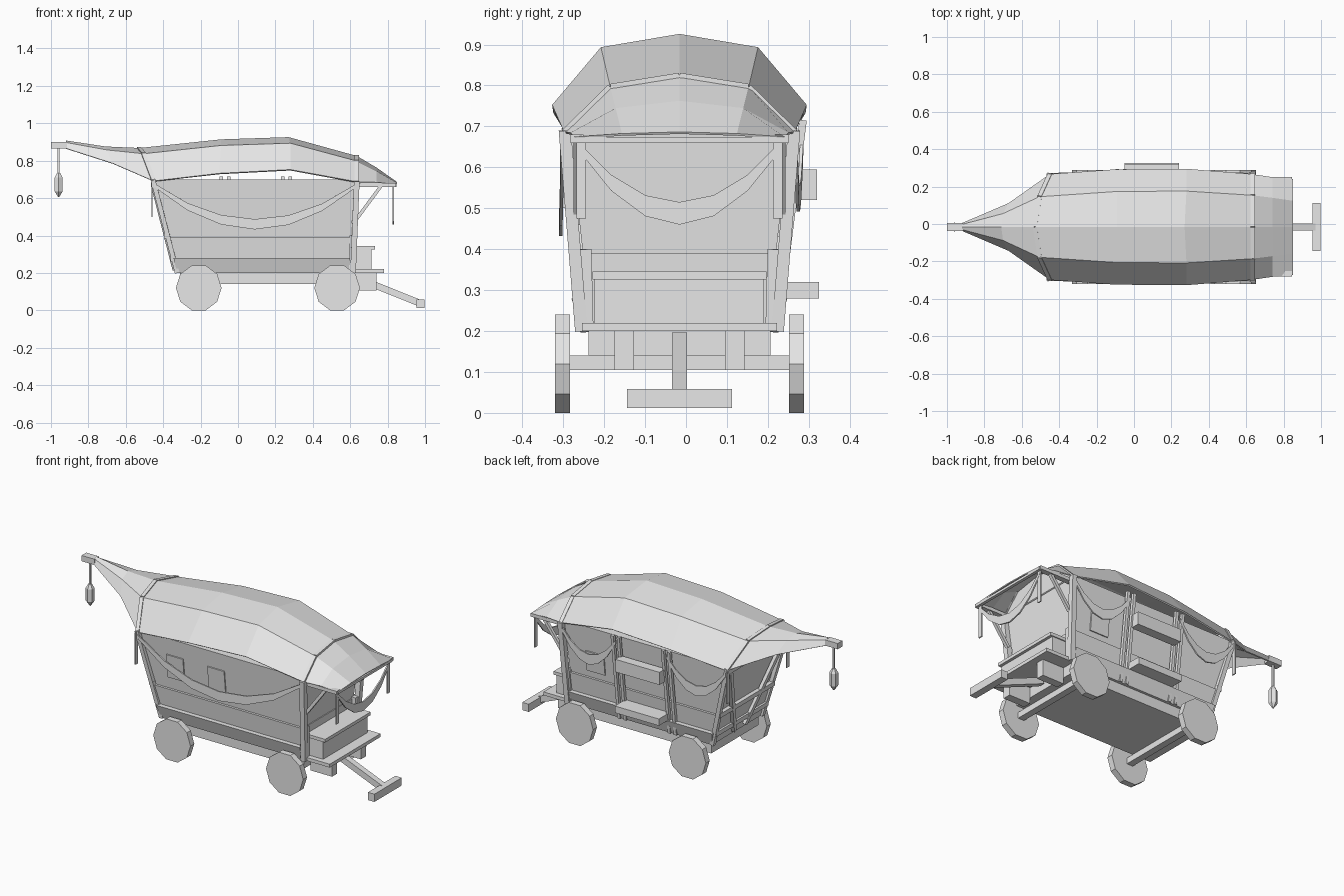
import bpy, bmesh, math
from mathutils import Vector

if "Cube" in bpy.data.objects:
    bpy.data.objects.remove(bpy.data.objects["Cube"])

OFFSET = -0.016  # shift of the wagon's centre line along y

canvas = bpy.data.materials.new("pale_grey")
canvas.use_nodes = True
canvas.diffuse_color = (0.8, 0.8, 0.8, 1)
canvas.node_tree.nodes["Principled BSDF"].inputs["Base Color"].default_value = (0.8, 0.8, 0.8, 1)


def finish(name, bm, thick=0):
    bmesh.ops.recalc_face_normals(bm, faces=bm.faces)
    bmesh.ops.translate(bm, verts=bm.verts, vec=(0, OFFSET, 0))
    mesh = bpy.data.meshes.new(name)
    bm.to_mesh(mesh)
    bm.free()
    mesh.materials.append(canvas)
    ob = bpy.data.objects.new(name, mesh)
    bpy.context.collection.objects.link(ob)
    if thick:
        mod = ob.modifiers.new("Thickness", 'SOLIDIFY')
        mod.thickness = thick
        mod.offset = 0
    return ob


def loft(name, rings, closed=True, caps=True, thick=0):
    """Skin a list of equal-length point rings."""
    bm = bmesh.new()
    rows = [[bm.verts.new(p) for p in ring] for ring in rings]
    n = len(rows[0])
    for a, b in zip(rows, rows[1:]):
        for i in range(n if closed else n - 1):
            j = (i + 1) % n
            bm.faces.new((a[i], a[j], b[j], b[i]))
    if caps:
        bm.faces.new(rows[0])
        bm.faces.new(rows[-1])
    return finish(name, bm, thick)


def rect(x0, x1, half, z):
    return [(x0, -half, z), (x1, -half, z), (x1, half, z), (x0, half, z)]


def box(name, x0, x1, y0, y1, z0, z1):
    loft(name, [[(x0, y0, z), (x1, y0, z), (x1, y1, z), (x0, y1, z)] for z in (z0, z1)])


def beam(name, a, b, w, h):
    """Square timber from a to b; w runs along x (or y for a mostly lengthwise beam)."""
    a, b = Vector(a), Vector(b)
    d = (b - a).normalized()
    ref = Vector((1, 0, 0)) if abs(d.x) < 0.6 else Vector((0, 1, 0))
    u = (ref - d * ref.dot(d)).normalized()
    v = d.cross(u)
    loft(name, [[p + u * w * s / 2 + v * h * t / 2
                 for s, t in ((-1, -1), (1, -1), (1, 1), (-1, 1))] for p in (a, b)])


def arch(side, shoulder, crown):
    """Five-point hoop from (x, half width, z) of side and shoulder, and (x, z) of crown."""
    left = [(x, -y, z) for x, y, z in (side, shoulder)]
    right = [(x, y, z) for x, y, z in (shoulder, side)]
    return left + [(crown[0], 0, crown[1])] + right


def swag(name, a, b, drop, depth, inward=(0, 0, 0)):
    """Hanging crescent of cloth between two points."""
    a, b = Vector(a), Vector(b)
    top, low = [], []
    for i in range(7):
        t = i / 6
        sag = 1 - (2 * t - 1) ** 2
        p = a.lerp(b, t) + Vector(inward) * sag
        top.append(p - Vector((0, 0, drop * sag)))
        low.append(p - Vector((0, 0, drop * sag + depth * (0.35 + 0.65 * sag))))
    loft(name, [top, low], closed=False, caps=False, thick=0.008)


# Wheels and axles
for end, x in (("rear", -0.21), ("front", 0.53)):
    box(end + "_axle", x - 0.02, x + 0.02, -0.285, 0.285, 0.105, 0.14)
    for side, y in (("right", -0.286), ("left", 0.286)):
        rim = [(x + 0.122 * math.cos(math.tau * i / 10), 0.12 + 0.126 * math.sin(math.tau * i / 10))
               for i in range(10)]
        loft(f"{end}_{side}_wheel", [[(px, y + s, pz) for px, pz in rim] for s in (-0.018, 0.018)])

# Body: bed, flared lower wall and leaning upper wall
box("bed", -0.31, 0.6, -0.222, 0.222, 0.14, 0.2)
loft("lower_wall", [rect(-0.325, 0.6, 0.226, 0.2), rect(-0.375, 0.61, 0.25, 0.39)])
loft("upper_wall", [rect(-0.365, 0.605, 0.236, 0.39), rect(-0.445, 0.625, 0.27, 0.7)])

# Parts mirrored to both sides
for side, s in (("right", -1), ("left", 1)):
    loft(side + "_sill", [[(-0.325, s * 0.215, 0.2), (0.6, s * 0.215, 0.2),
                           (0.6, s * 0.237, 0.2), (-0.325, s * 0.237, 0.2)],
                          [(-0.345, s * 0.23, 0.28), (0.6, s * 0.23, 0.28),
                           (0.6, s * 0.264, 0.28), (-0.345, s * 0.264, 0.28)]])
    beam(side + "_front_post", (0.615, s * 0.24, 0.2), (0.635, s * 0.28, 0.69), 0.03, 0.03)
    beam(side + "_front_short_post", (0.61, s * 0.23, 0.2), (0.615, s * 0.235, 0.4), 0.035, 0.04)
    beam(side + "_rear_post", (-0.325, s * 0.23, 0.2), (-0.455, s * 0.275, 0.7), 0.025, 0.025)
    beam(side + "_rear_brace", (-0.34, s * 0.05, 0.22), (-0.455, s * 0.25, 0.67), 0.02, 0.025)
    box(side + "_awning_rail", 0.63, 0.845, s * 0.25 - 0.016, s * 0.25 + 0.016, 0.66, 0.68)
    beam(side + "_awning_brace", (0.635, s * 0.25, 0.49), (0.765, s * 0.25, 0.665), 0.018, 0.018)
    box(side + "_front_tail_cloth", 0.827, 0.834, s * 0.24 - 0.012, s * 0.24 + 0.012, 0.475, 0.665)
    box(side + "_rear_tail_cloth", -0.462, -0.456, s * 0.28 - 0.012, s * 0.28 + 0.012, 0.5, 0.69)
    box(side + "_bracket", 0.6, 0.74, s * 0.135 - 0.024, s * 0.135 + 0.024, 0.105, 0.2)

# Rear wall rails
box("rear_low_rail", -0.36, -0.335, -0.245, 0.245, 0.26, 0.285)
box("rear_high_rail", -0.395, -0.365, -0.255, 0.255, 0.385, 0.41)
box("rear_top_rail", -0.465, -0.435, -0.275, 0.275, 0.67, 0.695)

# Canvas cover over the hoops
rear = arch((-0.45, 0.28, 0.69), (-0.505, 0.16, 0.835), (-0.53, 0.865))
front = arch((0.635, 0.28, 0.685), (0.635, 0.168, 0.795), (0.635, 0.822))
hoops = [rear,
         arch((-0.1, 0.305, 0.73), (-0.09, 0.188, 0.878), (-0.09, 0.91)),
         arch((0.28, 0.308, 0.75), (0.28, 0.19, 0.89), (0.27, 0.922)),
         front]
loft("cover", hoops, closed=False, thick=0.008)
for name, ring in (("rear", rear), ("front", front)):
    for i, (a, b) in enumerate(zip(ring, ring[1:])):
        beam(f"{name}_hoop_{i + 1}", a, b, 0.022, 0.018)

# Rear canopy tapering to the lantern pole
loft("rear_canopy", [rear,
                     arch((-0.67, 0.125, 0.785), (-0.7, 0.07, 0.855), (-0.71, 0.873)),
                     arch((-0.92, 0.018, 0.865), (-0.92, 0.012, 0.895), (-0.92, 0.905))],
     closed=False, caps=False, thick=0.006)
box("lantern_pole", -1.0, -0.915, -0.022, 0.022, 0.866, 0.9)

# Lantern
box("lantern_rod", -0.964, -0.954, -0.005, 0.005, 0.72, 0.87)
loft("lantern", [[(-0.959 + r * math.cos(math.tau * (i + 0.5) / 6),
                   r * math.sin(math.tau * (i + 0.5) / 6), z) for i in range(6)]
                 for r, z in ((0.003, 0.605), (0.024, 0.635), (0.024, 0.71), (0.01, 0.735))])

# Front awning and its hanging cloth
loft("front_awning", [front,
                      arch((0.74, 0.265, 0.682), (0.74, 0.155, 0.742), (0.74, 0.76)),
                      arch((0.848, 0.255, 0.672), (0.848, 0.14, 0.68), (0.848, 0.684))],
     closed=False, caps=False, thick=0.006)
box("awning_crossbar", 0.83, 0.848, -0.255, 0.255, 0.66, 0.674)
swag("front_swag", (0.831, -0.25, 0.665), (0.831, 0.25, 0.665), 0.15, 0.055)

# Side swags
swag("right_swag", (-0.45, -0.285, 0.68), (0.63, -0.285, 0.675), 0.19, 0.055, (0, -0.005, 0))
swag("left_rear_swag", (-0.45, 0.285, 0.68), (-0.07, 0.3, 0.69), 0.13, 0.06, (0, -0.002, 0))
swag("left_front_swag", (0.26, 0.3, 0.69), (0.63, 0.285, 0.675), 0.13, 0.06, (0, -0.002, 0))

# Doorway on the left side with step and shelf
for i, x in enumerate((-0.09, -0.05, 0.24, 0.28)):
    beam(f"door_post_{i + 1}", (x, 0.238, 0.2), (x, 0.302, 0.715), 0.018, 0.018)
box("door_step", -0.05, 0.24, 0.24, 0.341, 0.28, 0.32)
box("door_shelf", -0.05, 0.24, 0.28, 0.336, 0.52, 0.595)
beam("left_window", (0.43, 0.243, 0.43), (0.43, 0.256, 0.55), 0.12, 0.009)
for i, x in enumerate((-0.22, 0.05)):
    beam(f"right_window_{i + 1}", (x, -0.246, 0.46), (x, -0.261, 0.6), 0.11, 0.009)

# Driver's seat and footboard
box("footboard", 0.6, 0.78, -0.238, 0.238, 0.2, 0.22)
box("seat_box", 0.6, 0.715, -0.207, 0.207, 0.22, 0.328)
box("seat", 0.6, 0.732, -0.213, 0.213, 0.326, 0.345)

# Hitch
beam("drawbar", (0.62, 0, 0.18), (0.975, 0, 0.037), 0.036, 0.036)
beam("hitch_crossbar", (0.975, -0.128, 0.035), (0.975, 0.128, 0.035), 0.042, 0.046)
